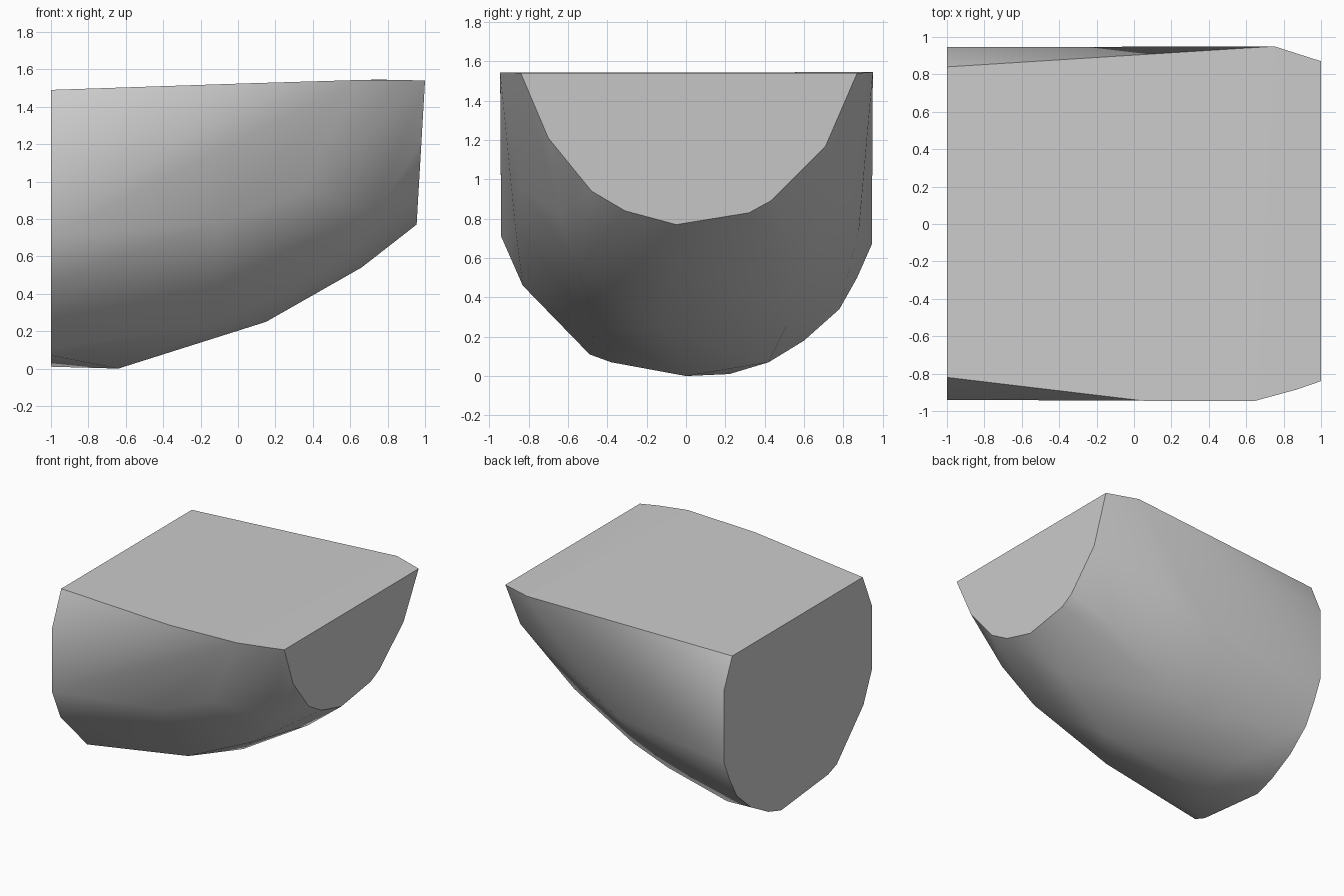
import bpy
import bmesh
import math

default_cube = bpy.data.objects.get("Cube")
if default_cube:
    bpy.data.objects.remove(default_cube, do_unlink=True)


def make_material(name, colour):
    material = bpy.data.materials.new(name)
    material.use_nodes = True
    material.diffuse_color = colour
    material.node_tree.nodes["Principled BSDF"].inputs["Base Color"].default_value = colour
    return material


# Large flat end, as (y, z) around its outline
large_end = [(.84, 1.49), (.945, 1.25), (.945, .67), (.87, .5), (.78, .34),
             (.6, .18), (.38, .06), (.22, .01), (-.38, .07), (-.49, .11),
             (-.83, .46), (-.94, .71), (-.94, 1.21), (-.82, 1.49)]

# Small end, leaning outward towards the top
small_end = [(.87, 1.54), (.71, 1.17), (.43, .89), (.32, .83), (-.05, .77),
             (-.31, .84), (-.48, .94), (-.7, 1.21), (-.84, 1.54)]

# Rim of the flat top between the ends
rim = [(.75, .95, 1.545), (.05, -.945, 1.525), (.65, -.945, 1.543), (.87, -.885, 1.543)]

# Keel, lower bilges and upper sides of the rounded belly
keel = [(-.64, 0, 0), (.15, -.15, .25), (.66, -.05, .54)]
bilges = [(-.12, -.46, .24), (.5, -.55, .55), (.73, -.64, .83),
          (-.66, .42, .07), (-.2, .51, .25), (.12, .5, .36), (.62, .54, .68)]
sides = [(-.1, -.87, .78), (.35, -.84, .95), (0, .88, .75), (.4, .84, .95)]


def lean(z):
    return .955 + .045 * (z - .77) / .77


points = [(-1, y, z) for y, z in large_end]
points += [(lean(z), y, z) for y, z in small_end]
points += rim + keel + bilges + sides

# Wrap a convex skin around the outlines
bm = bmesh.new()
for point in points:
    bm.verts.new(point)
hull = bmesh.ops.convex_hull(bm, input=bm.verts[:])
unused = {v for v in hull["geom_interior"] + hull["geom_unused"]
          if isinstance(v, bmesh.types.BMVert)}
bmesh.ops.delete(bm, geom=list(unused), context="VERTS")
bmesh.ops.dissolve_limit(bm, angle_limit=math.radians(1),
                         verts=bm.verts[:], edges=bm.edges[:])
bmesh.ops.recalc_face_normals(bm, faces=bm.faces[:])


# Flat top and ends meet the smooth belly at crisp edges
def is_cap(face):
    normal = face.normal
    return normal.z > .9 or abs(normal.x) > .95


for face in bm.faces:
    face.smooth = not is_cap(face)
for edge in bm.edges:
    edge.smooth = not any(is_cap(face) for face in edge.link_faces)

mesh = bpy.data.meshes.new("rounded_hull")
bm.to_mesh(mesh)
bm.free()
hull_object = bpy.data.objects.new("rounded_hull", mesh)
bpy.context.collection.objects.link(hull_object)
mesh.materials.append(make_material("plain grey", (.6, .6, .6, 1)))
